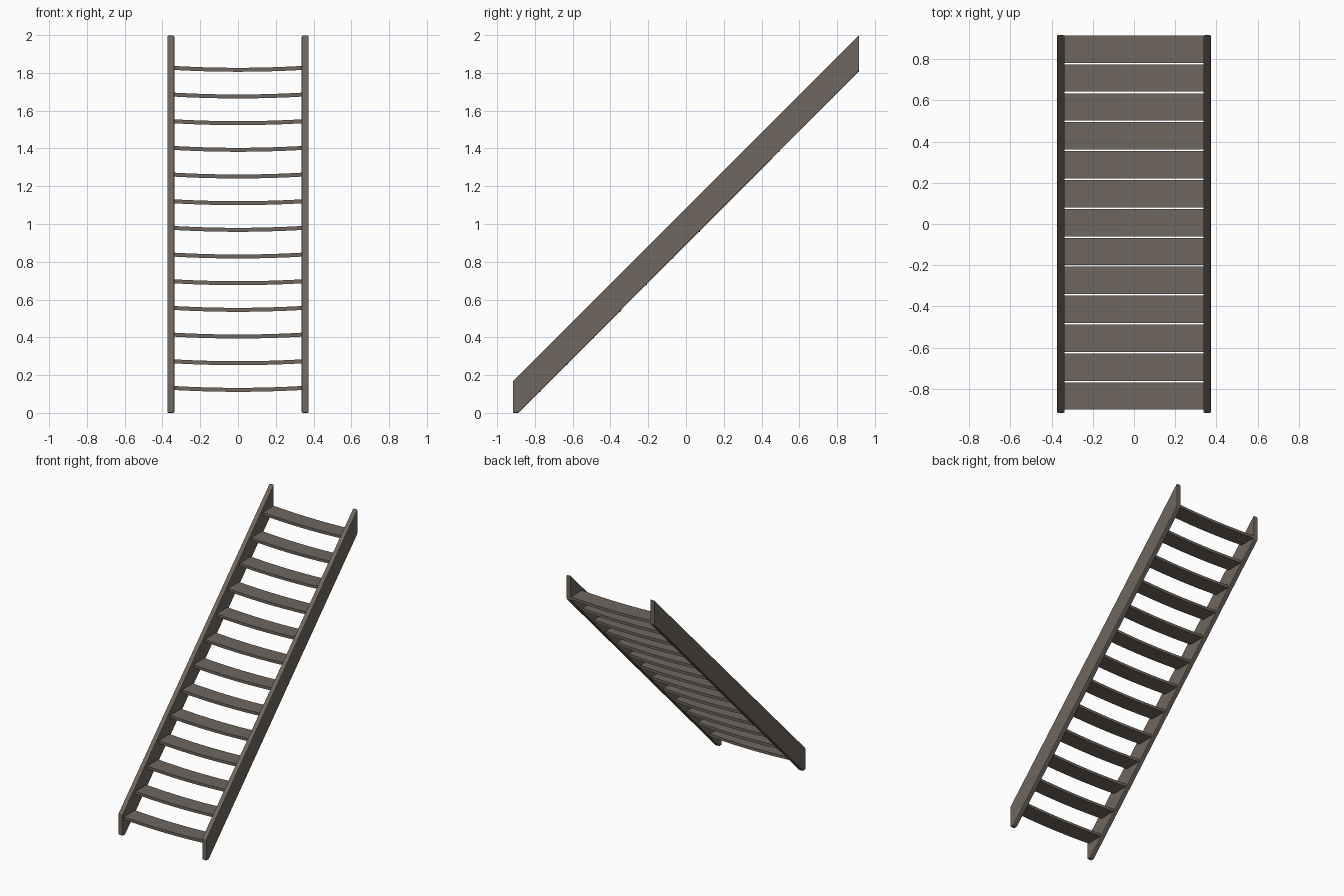
import bpy, bmesh

if "Cube" in bpy.data.objects:
    bpy.data.objects.remove(bpy.data.objects["Cube"])

wood = bpy.data.materials.new("weathered_brown_wood")
wood.diffuse_color = (0.16, 0.134, 0.114, 1.0)
wood.use_nodes = True
wood.node_tree.nodes["Principled BSDF"].inputs["Base Color"].default_value = wood.diffuse_color


def extrude_profile(name, pts, offset, bevel):
    """Build a prism from a closed 3D profile, pushed along an offset."""
    bm = bmesh.new()
    face = bm.faces.new([bm.verts.new(p) for p in pts])
    ext = bmesh.ops.extrude_face_region(bm, geom=[face])
    moved = [g for g in ext["geom"] if isinstance(g, bmesh.types.BMVert)]
    bmesh.ops.translate(bm, verts=moved, vec=offset)
    bmesh.ops.recalc_face_normals(bm, faces=bm.faces)
    me = bpy.data.meshes.new(name)
    bm.to_mesh(me)
    bm.free()
    me.materials.append(wood)
    ob = bpy.data.objects.new(name, me)
    bpy.context.collection.objects.link(ob)
    if bevel:
        mod = ob.modifiers.new("soft_edges", "BEVEL")
        mod.width = bevel
        mod.segments = 2
        mod.limit_method = "ANGLE"
    return ob


# Sloping side boards
side = [(-0.917, 0.0), (-0.887, 0.0), (0.917, 1.81), (0.917, 2.0), (-0.917, 0.166)]
for label, x in (("left", -0.374), ("right", 0.337)):
    extrude_profile(label + "_stringer", [(x, y, z) for y, z in side],
                    (0.037, 0, 0), 0.005)

# Worn treads, sagging towards the middle
COUNT, RUN, RISE = 13, 0.1404, 0.1412
DEPTH, THICK, HALF, SAG, SEG = 0.133, 0.021, 0.343, 0.010, 12
for i in range(COUNT):
    y = -0.902 + i * RUN
    z = 0.122 + i * RISE
    xs = [HALF * (2 * k / SEG - 1) for k in range(SEG + 1)]
    curve = [(x, z + SAG * (x / HALF) ** 2) for x in xs]
    profile = [(x, y, h - THICK / 2) for x, h in curve]
    profile += [(x, y, h + THICK / 2) for x, h in reversed(curve)]
    extrude_profile("tread_%02d" % (i + 1), profile, (0, DEPTH, 0), 0)
